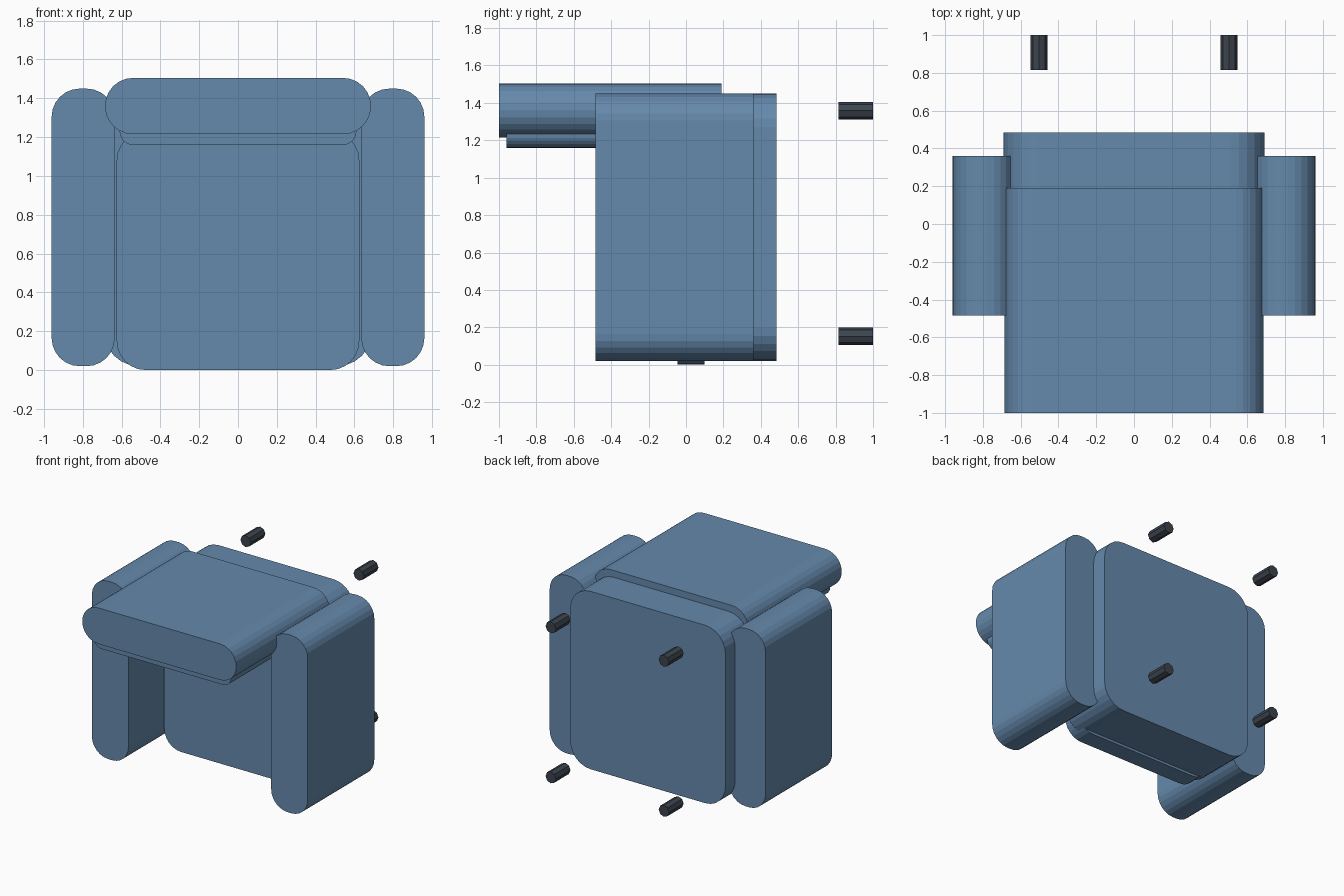
import bpy, bmesh
from math import pi, sin, cos

if "Cube" in bpy.data.objects:
    bpy.data.objects.remove(bpy.data.objects["Cube"])


def material(name, color):
    m = bpy.data.materials.new(name)
    m.diffuse_color = color
    m.use_nodes = True
    m.node_tree.nodes["Principled BSDF"].inputs["Base Color"].default_value = m.diffuse_color
    return m


FABRIC = material("blue_fabric", (0.13, 0.25, 0.41, 1))
DARK = material("dark_feet", (0.045, 0.058, 0.075, 1))


def finish(name, bm, mat):
    bmesh.ops.recalc_face_normals(bm, faces=bm.faces)
    me = bpy.data.meshes.new(name)
    bm.to_mesh(me)
    bm.free()
    me.materials.append(mat)
    ob = bpy.data.objects.new(name, me)
    bpy.context.collection.objects.link(ob)
    return ob


def extrude_y(name, pts, y0, y1, mat):
    """Extrude an XZ outline from y0 to y1."""
    bm = bmesh.new()
    face = bm.faces.new([bm.verts.new((x, y0, z)) for x, z in pts])
    ext = bmesh.ops.extrude_face_region(bm, geom=[face])["geom"]
    verts = [v for v in ext if isinstance(v, bmesh.types.BMVert)]
    bmesh.ops.translate(bm, verts=verts, vec=(0, y1 - y0, 0))
    # close the start cap if the extrusion consumed it
    open_edges = [e for e in bm.edges if e.is_boundary]
    if open_edges:
        bmesh.ops.holes_fill(bm, edges=open_edges)
    return finish(name, bm, mat)


def rounded_pad(name, x, z, y, r_top, r_bottom, seg=6):
    """Pad with a rounded rectangle outline; x, z, y are (min, max)."""
    corners = [(x[1], z[1], -1, -1, r_top, 0), (x[0], z[1], 1, -1, r_top, 1),
               (x[0], z[0], 1, 1, r_bottom, 2), (x[1], z[0], -1, 1, r_bottom, 3)]
    pts = []
    for cx, cz, sx, sz, r, q in corners:
        for i in range(seg + 1):
            a = (q + i / seg) * pi / 2
            pts.append((cx + sx * r + r * cos(a), cz + sz * r + r * sin(a)))
    return extrude_y(name, pts, y[0], y[1], FABRIC)


# Main upholstered pads
rounded_pad("back_panel", (-0.69, 0.69), (0.02, 1.45), (0.03, 0.485), 0.18, 0.18)
rounded_pad("inner_cushion", (-0.625, 0.625), (0, 1.23), (-0.045, 0.10), 0.15, 0.15)
rounded_pad("top_slab", (-0.685, 0.685), (1.215, 1.505), (-1.0, 0.19), 0.144, 0.144)
rounded_pad("under_slab_cushion", (-0.61, 0.61), (1.16, 1.42), (-0.96, 0.10), 0.07, 0.07)

# Side arms and the detached feet, mirrored left and right
for side, s in (("left", -1), ("right", 1)):
    xs = sorted((s * 0.635, s * 0.96))
    rounded_pad(side + "_arm", xs, (0.02, 1.45), (-0.485, 0.36), 0.145, 0.145)
    for level, z in (("lower", 0.152), ("upper", 1.358)):
        ring = [(s * 0.503 + 0.046 * sin(i * pi / 4), z + 0.047 * cos(i * pi / 4))
                for i in range(8)]
        extrude_y(f"{side}_{level}_foot", ring, 0.815, 1.0, DARK)
